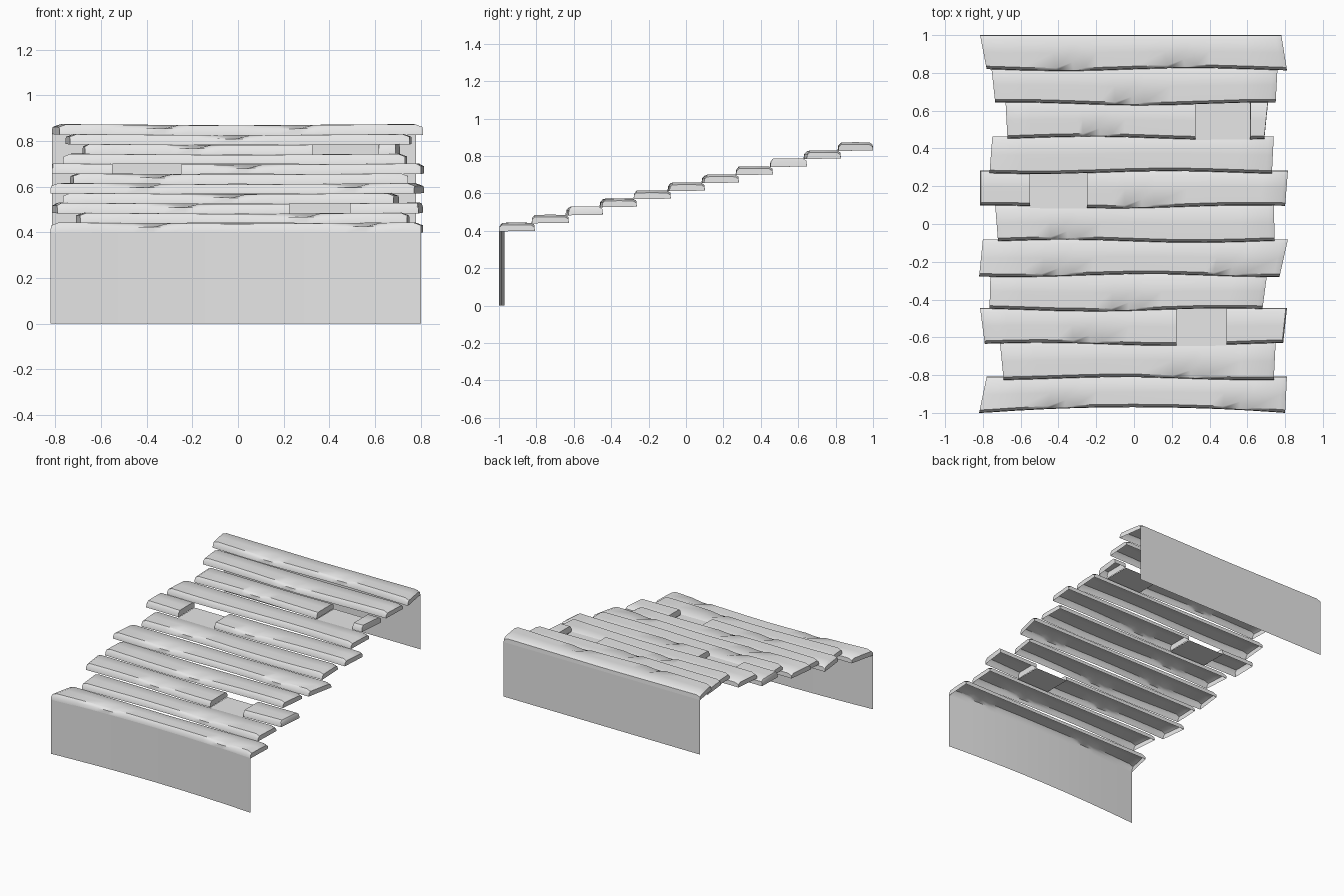
import bpy, bmesh, math

cube = bpy.data.objects.get("Cube")
if cube:
    bpy.data.objects.remove(cube, do_unlink=True)

grey = bpy.data.materials.new("plain_grey")
grey.use_nodes = True
grey.diffuse_color = (0.8, 0.8, 0.8, 1)
grey.node_tree.nodes["Principled BSDF"].inputs["Base Color"].default_value = (0.8, 0.8, 0.8, 1)

COUNT = 11
PITCH = 2 / COUNT
RISE = 0.043
BASE = 0.4


def finish(bm, name):
    mesh = bpy.data.meshes.new(name)
    bm.to_mesh(mesh)
    bm.free()
    mesh.materials.append(grey)
    obj = bpy.data.objects.new(name, mesh)
    bpy.context.collection.objects.link(obj)
    bpy.ops.object.select_all(action='DESELECT')
    obj.select_set(True)
    bpy.context.view_layer.objects.active = obj
    bpy.ops.object.shade_smooth_by_angle(angle=math.radians(42))
    return obj


def grid(bm, columns):
    """Join columns of points into quads."""
    cols = [[bm.verts.new(p) for p in col] for col in columns]
    for a, b in zip(cols, cols[1:]):
        for j in range(len(a) - 1):
            bm.faces.new((a[j], b[j], b[j + 1], a[j + 1]))
    return cols


def front_y(i, x):
    """Worn, wavy front edge of a step."""
    y = -1 + i * PITCH
    if i == 0:
        return y + 0.03 * max(0, 1 - (x / 0.8) ** 2)
    return y + 0.008 * math.sin(4.5 * x + 1.9 * i)


def plank(i, name, ends, chips):
    """Open-bottomed board with rounded long edges and chipped front."""
    lf, lb, rf, rb = ends
    back = -1 + (i + 1) * PITCH + (0.01 if i < COUNT - 1 else 0)
    z0, z1 = BASE + i * RISE, BASE + (i + 1) * RISE
    stations = {k / 8 for k in range(9)} | {0.02, 0.98}
    chip_at = [(c - lf) / (rf - lf) for c in chips]
    span = 0.09 / (rf - lf)
    for c in chip_at:
        stations = {t for t in stations if abs(t - c) > span * 1.2}
        stations |= {c - span, c, c + span * 0.7}
    columns = []
    for t in sorted(stations):
        xf, xb = lf + (rf - lf) * t, lb + (rb - lb) * t
        f = front_y(i, xf)
        sag = 0.006 * (1 - min(1, abs(xf) / 0.8))
        if t in (0, 1) and abs(xf) > 0.6:
            sag = 0.012
        top = z1 - sag
        dy, dz = (0.045, 0.014) if t in chip_at else (0.016, 0)
        rows = [(f, z0 - 0.003), (f + 0.003, z0 + 0.6 * (top - z0)),
                (f + dy, top - dz), ((f + back) / 2, top + 0.001),
                (back - 0.02, top), (back - 0.002, top - 0.012), (back, z0)]
        columns.append([(xf + (xb - xf) * (y - f) / (back - f), y, z)
                        for y, z in rows])
    bm = bmesh.new()
    cols = grid(bm, columns)
    bm.faces.new(cols[0])
    bm.faces.new(cols[-1][::-1])
    finish(bm, name)


def gap_floor(i, x0, x1):
    """Sunken floor where a board has a missing stretch."""
    z = BASE + i * RISE - 0.004
    y0, y1 = -1 + i * PITCH - 0.01, -1 + (i + 1) * PITCH + 0.01
    bm = bmesh.new()
    grid(bm, [[(x, y0, z), (x, y1, z)] for x in (x0, x1)])
    finish(bm, "gap_floor")


def skirt(name, i, x0, x1, z0, z1, edge):
    """Thin upright panel under an end board."""
    xs = [x0 + (x1 - x0) * k / 8 for k in range(9)]
    bm = bmesh.new()
    cols = [[(x, edge(x), z0), (x, edge(x), z1)] for x in xs]
    grid(bm, cols if i == 0 else cols[::-1])
    finish(bm, name)


# Boards: end positions (left front, left back, right front, right back), chips
boards = [
    (0, (-0.82, -0.78, 0.80, 0.81), (-0.37, 0.56)),
    (1, (-0.69, -0.71, 0.74, 0.75), (0.30,)),
    (2, (-0.79, -0.815, 0.225, 0.225), (-0.23,)),
    (2, (0.49, 0.49, 0.79, 0.81), ()),
    (3, (-0.765, -0.76, 0.68, 0.705), (-0.03,)),
    (4, (-0.82, -0.80, 0.77, 0.815), (-0.40, 0.51)),
    (5, (-0.72, -0.735, 0.745, 0.74), (-0.35,)),
    (6, (-0.815, -0.815, -0.55, -0.55), ()),
    (6, (-0.25, -0.25, 0.80, 0.815), (0.04,)),
    (7, (-0.765, -0.75, 0.73, 0.74), ()),
    (8, (-0.67, -0.68, 0.325, 0.325), (-0.18,)),
    (8, (0.615, 0.615, 0.69, 0.71), ()),
    (9, (-0.735, -0.755, 0.75, 0.76), (-0.01,)),
    (10, (-0.78, -0.815, 0.81, 0.78), (-0.32, 0.27)),
]
for i, ends, chips in boards:
    plank(i, f"step_board_{i + 1}", ends, chips)

# Floors of the missing stretches
for i, x0, x1 in ((2, 0.225, 0.49), (6, -0.55, -0.25), (8, 0.325, 0.615)):
    gap_floor(i, x0, x1)

# End panels
skirt("front_panel", 0, -0.82, 0.80, 0, BASE, lambda x: front_y(0, x))
top = BASE + (COUNT - 1) * RISE
skirt("back_panel", 1, -0.815, 0.78, top - BASE, top, lambda x: 1.0)
